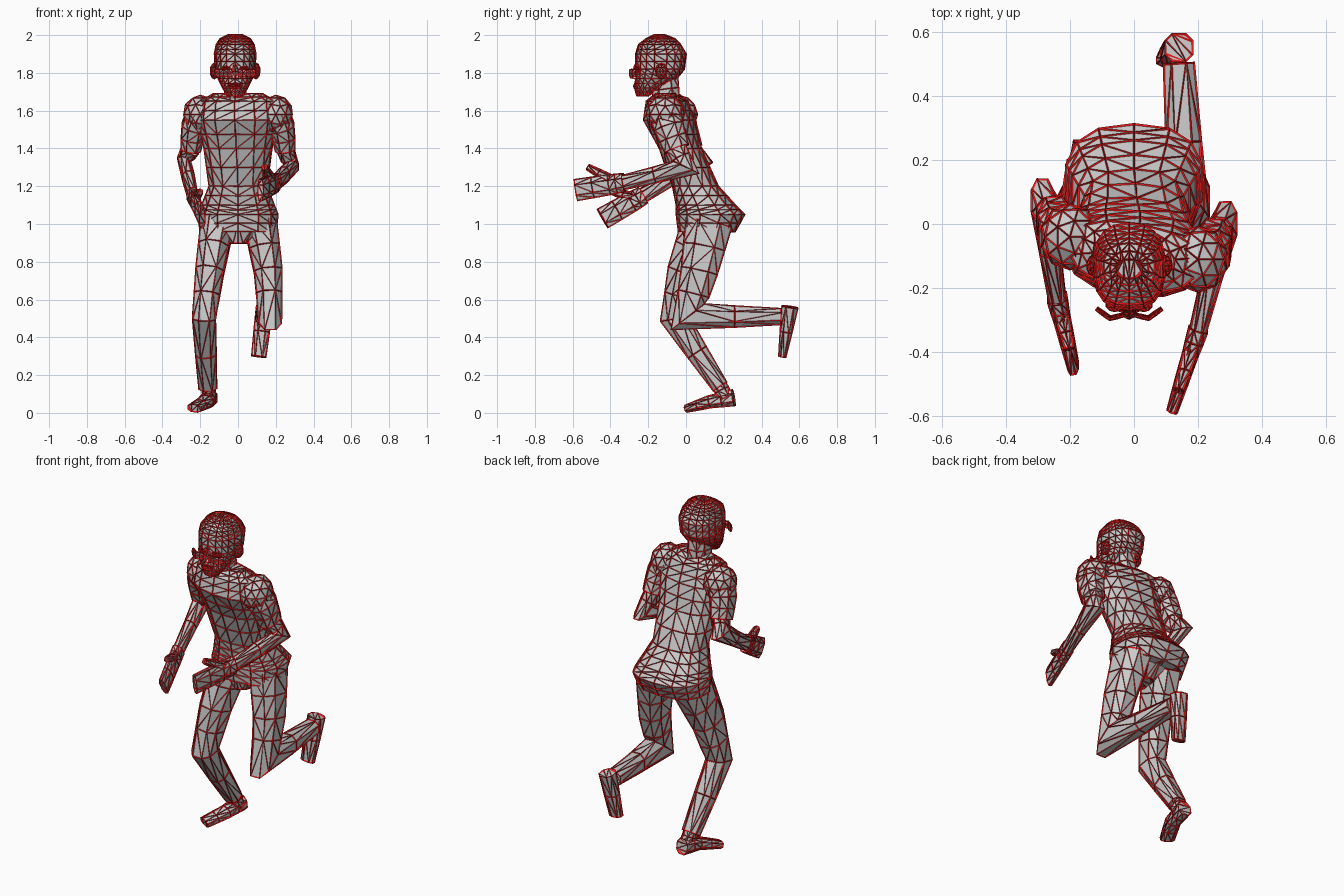
import bpy
import bmesh
from math import cos, sin, pi, copysign
from mathutils import Vector, Matrix

default_cube = bpy.data.objects.get("Cube")
if default_cube:
    bpy.data.objects.remove(default_cube, do_unlink=True)

HEAD_X = -.015


def paint(name, colour):
    """Plain material, the same in the viewport and in a render."""
    material = bpy.data.materials.new(name)
    material.use_nodes = True
    material.diffuse_color = colour
    material.node_tree.nodes["Principled BSDF"].inputs["Base Color"].default_value = colour
    return material


GREY = paint("grey_skin", (.8, .8, .8, 1))
RED = paint("red_wire", (.8, .01, .01, 1))


def finish(name, bm):
    """Make a flat-shaded, triangulated object with raised red edge wires."""
    bmesh.ops.recalc_face_normals(bm, faces=bm.faces[:])
    bmesh.ops.triangulate(bm, faces=bm.faces[:])
    mesh = bpy.data.meshes.new(name)
    bm.to_mesh(mesh)
    bm.free()
    mesh.materials.append(GREY)
    mesh.materials.append(RED)
    obj = bpy.data.objects.new(name, mesh)
    bpy.context.collection.objects.link(obj)
    wires = obj.modifiers.new("edge_wires", 'WIREFRAME')
    wires.thickness = .01
    wires.use_replace = False
    wires.use_even_offset = False
    wires.material_offset = 1


def outline(sides, squareness=2.5):
    """Unit superellipse, as pairs of coordinates."""
    points = []
    for i in range(sides):
        angle = 2 * pi * (i + .5) / sides
        c, s = cos(angle), sin(angle)
        points.append((copysign(abs(c) ** (2 / squareness), c),
                       copysign(abs(s) ** (2 / squareness), s)))
    return points


def halved(rows):
    """Insert a midpoint between neighbouring rows."""
    rows = [Vector(row) for row in rows]
    result = rows[:1]
    for first, second in zip(rows, rows[1:]):
        result += [first.lerp(second, .5), second]
    return result


def loft(name, rings):
    """Skin a list of equal rings and cap both ends."""
    bm = bmesh.new()
    loops = [[bm.verts.new(point) for point in ring] for ring in rings]
    for lower, upper in zip(loops, loops[1:]):
        for i in range(len(lower)):
            j = (i + 1) % len(lower)
            bm.faces.new((lower[i], lower[j], upper[j], upper[i]))
    bm.faces.new(loops[0])
    bm.faces.new(loops[-1])
    finish(name, bm)


def stack(name, levels, sides=14, centre_x=0, twist=0, twist_from=0):
    """Level rings: height, front, back, half width; twist grows with height."""
    rings = []
    for z, front, back, half_width in levels:
        centre = Vector((centre_x, (front + back) / 2, z))
        turn = Matrix.Rotation(twist * max(z - twist_from, 0), 3, 'Z')
        half_depth = (back - front) / 2
        rings.append([centre + turn @ Vector((u * half_width, v * half_depth, 0))
                      for u, v in outline(sides)])
    loft(name, rings)


def limb(name, joints, start, end, sides=8, across=(1, 0, 0)):
    """Mitred tube along joints; half width and depth taper from start to end."""
    centres = halved(joints)
    last = len(centres) - 1
    rings = []
    for i, centre in enumerate(centres):
        into = (centre - centres[max(i - 1, 0)]).normalized()
        out = (centres[min(i + 1, last)] - centre).normalized()
        tangent = (into + out).normalized()
        mitre = max(into.dot(tangent), out.dot(tangent))
        side = Vector(across)
        side = (side - tangent * side.dot(tangent)).normalized()
        depth_axis = tangent.cross(side)
        width, depth = Vector(start).lerp(Vector(end), i / last)
        rings.append([centre + side * u * width + depth_axis * v * depth / mitre
                      for u, v in outline(sides)])
    loft(name, rings)


def ball(name, centre, size):
    """Faceted ellipsoid."""
    bm = bmesh.new()
    bmesh.ops.create_icosphere(bm, subdivisions=2, radius=1)
    bmesh.ops.scale(bm, vec=size, verts=bm.verts)
    bmesh.ops.translate(bm, vec=centre, verts=bm.verts)
    finish(name, bm)


def arm(label, sign, swing, lift, wrist, fingertip):
    """Rounded shoulder, short sleeve, bent forearm, flat hand and thumb."""
    wrist, fingertip = Vector(wrist), Vector(fingertip)
    shoulder = Vector((sign * .2, swing - .11, 1.58))
    deltoid = Vector((sign * .235, swing - .09, 1.51))
    cuff = Vector((sign * .25, swing - .05, 1.4))
    elbow = Vector((sign * .285, swing, 1.3 + lift))
    ball(label + "_shoulder", shoulder, (.09, .1, .1))
    limb(label + "_sleeve", [shoulder, deltoid, cuff], (.075, .09), (.055, .07))
    limb(label + "_forearm", [cuff, elbow, wrist], (.045, .055), (.026, .04))
    palm = wrist.lerp(fingertip, .3)
    limb(label + "_hand", [wrist, palm, fingertip], (.03, .05), (.015, .06))
    thumb_root = palm + Vector((0, 0, .03))
    thumb_tip = wrist.lerp(fingertip, .75) + Vector((0, 0, .11))
    limb(label + "_thumb", [thumb_root, thumb_tip], (.022, .025), (.015, .015), sides=6)


# Shirt, flared over the hips and twisted at the shoulders
stack("shirt", halved([
    (.96, -.04, .26, .205),
    (1.05, -.05, .31, .215),
    (1.1, -.05, .26, .195),
    (1.2, -.07, .17, .155),
    (1.4, -.14, .08, .18),
    (1.55, -.22, .04, .21),
    (1.65, -.2, 0, .2),
    (1.69, -.15, -.05, .13),
]), twist=-.4, twist_from=1.2)

# Trouser seat under the hem
stack("trouser_seat", [(.9, 0, .14, .05), (1, -.03, .25, .18)])

# Neck and head
limb("neck", [(HEAD_X, -.1, 1.63), (HEAD_X, -.12, 1.8)], (.06, .07), (.055, .08))
stack("head", halved([
    (1.68, -.26, -.2, .04),
    (1.72, -.27, -.14, .065),
    (1.77, -.265, -.05, .09),
    (1.82, -.265, -.01, .105),
    (1.9, -.265, 0, .11),
    (1.95, -.25, -.03, .1),
    (1.98, -.21, -.06, .08),
    (2, -.17, -.11, .04),
]), sides=18, centre_x=HEAD_X)

# Face details
limb("nose", [(HEAD_X, -.26, 1.84), (HEAD_X, -.275, 1.77)], (.01, .01), (.02, .02), sides=6)
ball("lips", (HEAD_X, -.265, 1.73), (.035, .01, .015))
for label, sign in (("left", 1), ("right", -1)):
    ball(label + "_ear", (HEAD_X + sign * .11, -.13, 1.81), (.02, .03, .04))
    ball(label + "_eye", (HEAD_X + sign * .045, -.25, 1.82), (.025, .02, .015))
    lens_arc = [(HEAD_X + sign * x, 12 * (x - .05) ** 2 - .295, 1.8)
                for x in (.1, .06, .02)]
    limb(label + "_eyeglass_lens", lens_arc, (.02, .004), (.02, .004),
         sides=6, across=(0, 0, 1))

# Arms, the left one reaching further forward
arm("left", 1, 0, 0, wrist=(.2, -.33, 1.22), fingertip=(.12, -.58, 1.18))
arm("right", -1, .07, .04, wrist=(-.24, -.23, 1.15), fingertip=(-.19, -.44, 1.03))

# Trouser legs: right bears the weight, left is kicked back
HIP, CUFF = (.09, .13), (.05, .045)
limb("right_leg", [(-.11, .1, 1), (-.15, 0, .75), (-.18, -.06, .5), (-.16, .18, .14)],
     HIP, CUFF)
limb("left_leg", [(.12, .12, 1), (.16, .07, .75), (.17, .01, .51), (.14, .5, .51)],
     HIP, CUFF)

# Ankle and shoes
ANKLE = (.035, .04)
limb("right_ankle", [(-.16, .17, .16), (-.15, .21, .08)], ANKLE, ANKLE)
limb("right_shoe", [(-.15, .25, .08), (-.17, .13, .06), (-.23, .01, .025)],
     (.04, .045), (.04, .02))
limb("left_shoe", [(.14, .55, .56), (.11, .51, .3)], (.045, .045), (.04, .02))
